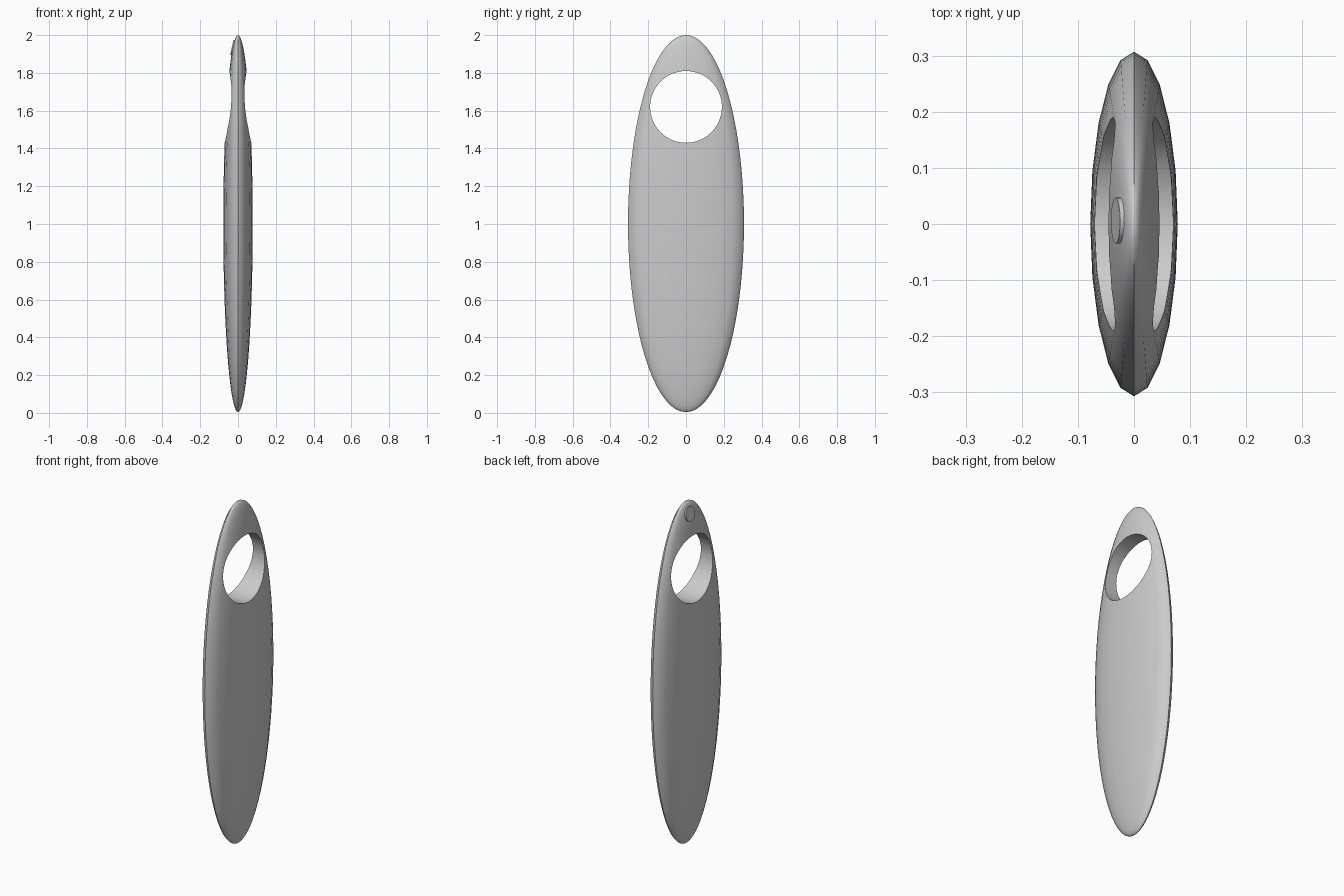
import bpy, math
from mathutils import Vector

if "Cube" in bpy.data.objects:
    bpy.data.objects.remove(bpy.data.objects["Cube"])

RX, RY, RZ, CZ = 0.078, 0.307, 0.998, 1.002


def smooth(obj):
    bpy.ops.object.select_all(action='DESELECT')
    obj.select_set(True)
    bpy.context.view_layer.objects.active = obj
    bpy.ops.object.shade_smooth_by_angle(angle=math.radians(35))


# Flattened egg-shaped body
bpy.ops.mesh.primitive_uv_sphere_add(segments=20, ring_count=36, radius=1, location=(0, 0, CZ))
body = bpy.context.object
body.name = "body"
body.scale = (RX, RY, RZ)
bpy.ops.object.transform_apply(location=False, rotation=False, scale=True)

# Round finger hole through the upper part
bpy.ops.mesh.primitive_cylinder_add(vertices=64, radius=0.19, depth=0.5,
                                    location=(0, 0, 1.62), rotation=(0, math.pi / 2, 0))
cutter = bpy.context.object
cutter.name = "hole_cutter"
cutter.hide_render = True
bpy.context.view_layer.objects.active = body
mod = body.modifiers.new("hole", 'BOOLEAN')
mod.operation = 'DIFFERENCE'
mod.solver = 'EXACT'
mod.object = cutter
bpy.ops.object.modifier_apply(modifier=mod.name)
bpy.data.objects.remove(cutter, do_unlink=True)
smooth(body)

# Small round button on the left face near the tip, aligned to the surface
bx, by = -0.028, 0.006
bz = CZ + RZ * math.sqrt(1 - (bx / RX) ** 2 - (by / RY) ** 2)
normal = Vector((bx / RX ** 2, 0, (bz - CZ) / RZ ** 2)).normalized()
bpy.ops.mesh.primitive_cylinder_add(vertices=32, radius=0.041, depth=0.010, location=(bx, by, bz))
button = bpy.context.object
button.name = "button"
button.rotation_euler = normal.to_track_quat('Z', 'Y').to_euler()
smooth(button)
